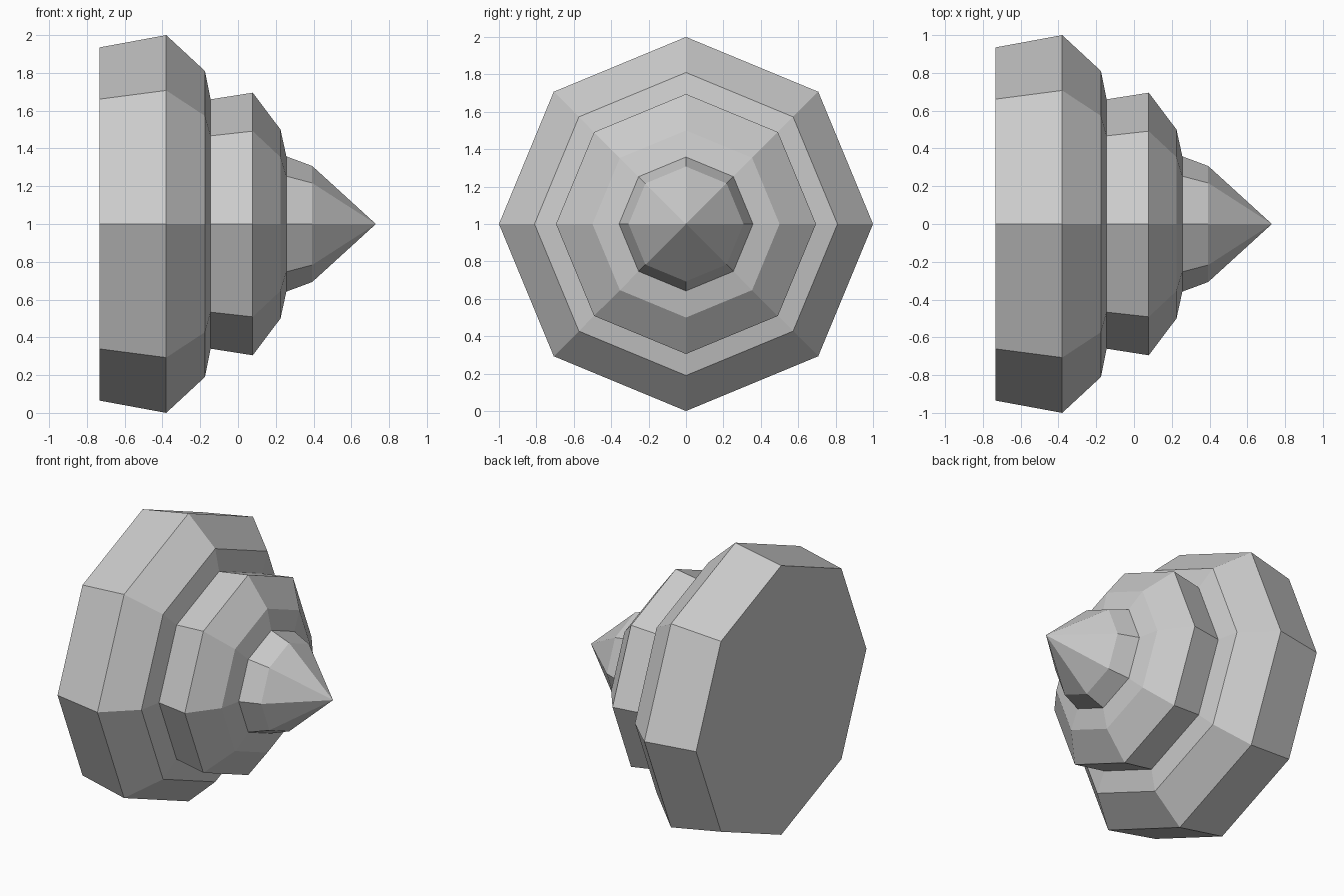
import bpy, bmesh
from math import cos, sin, pi

if "Cube" in bpy.data.objects:
    bpy.data.objects.remove(bpy.data.objects["Cube"])

SIDES = 8
# (x, radius) from flat back to pointed front, around an axis along x
PROFILE = [(-0.732, 0.935), (-0.38, 1.0), (-0.175, 0.81),   # wide tier
           (-0.145, 0.66), (0.078, 0.695), (0.225, 0.50),   # middle tier
           (0.256, 0.358), (0.393, 0.307)]                  # nose
TIP_X = 0.73

bm = bmesh.new()
rings = []
for x, r in PROFILE:
    rings.append([bm.verts.new((x, r * cos(2 * pi * i / SIDES), 1 + r * sin(2 * pi * i / SIDES)))
                  for i in range(SIDES)])

# Flat-faced bands between neighbouring rings
for a, b in zip(rings, rings[1:]):
    for i in range(SIDES):
        j = (i + 1) % SIDES
        bm.faces.new((a[i], a[j], b[j], b[i]))

# Pointed nose and flat back
tip = bm.verts.new((TIP_X, 0, 1))
for i in range(SIDES):
    bm.faces.new((rings[-1][i], rings[-1][(i + 1) % SIDES], tip))
bm.faces.new(rings[0])
bmesh.ops.recalc_face_normals(bm, faces=bm.faces)

mesh = bpy.data.meshes.new("tiered_cone")
bm.to_mesh(mesh)
bm.free()
bpy.context.collection.objects.link(bpy.data.objects.new("tiered_cone", mesh))
